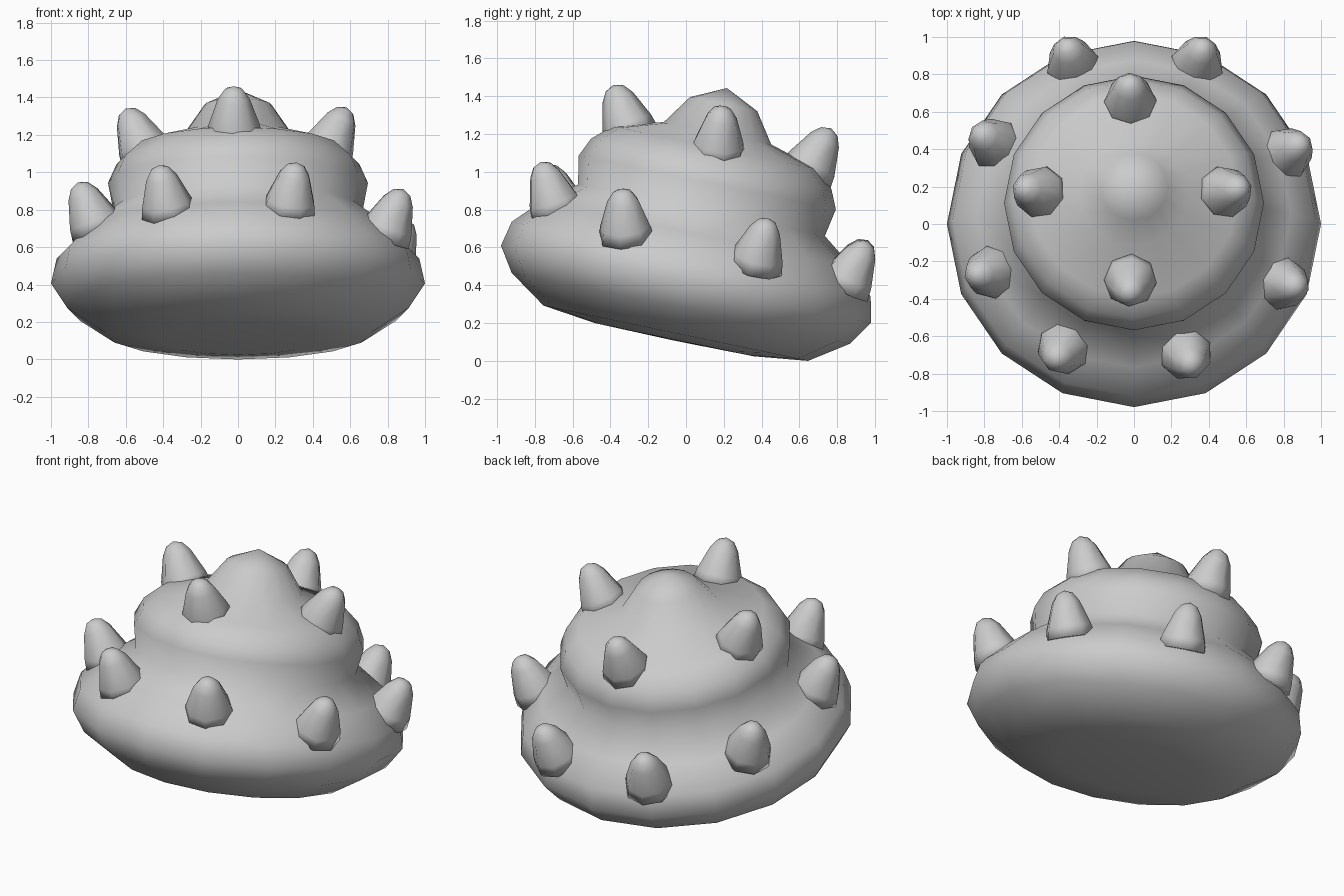
import bpy, math
from mathutils import Vector, Matrix

if "Cube" in bpy.data.objects:
    bpy.data.objects.remove(bpy.data.objects["Cube"])

TILT = math.radians(11.8)
BODY = Matrix.Translation((0, 0, 0.405)) @ Matrix.Rotation(-TILT, 4, 'X')

# Shell profile (radius, height), from underside centre to apex
UNDER = [(0, -0.305), (0.43, -0.30), (0.715, -0.265), (0.915, -0.13)]
UPPER = [(1.0, 0), (0.97, 0.135), (0.84, 0.27), (0.667, 0.40), (0.695, 0.55),
         (0.65, 0.65), (0.555, 0.738), (0.29, 0.816), (0.182, 0.973), (0, 1.06)]
SPIKE = [(0, -0.06), (0.15, -0.06), (0.137, 0.01), (0.085, 0.155), (0.05, 0.205), (0, 0.225)]


def lathe(name, profile, sides, matrix):
    verts, faces, rings = [], [], []
    for r, h in profile:
        n = sides if r > 0 else 1
        rings.append(list(range(len(verts), len(verts) + n)))
        for i in range(n):
            a = math.tau * i / sides
            verts.append((r * math.cos(a), r * math.sin(a), h))
    for a, b in zip(rings, rings[1:]):
        for i in range(sides):
            j = (i + 1) % sides
            if len(a) == 1:
                faces.append((a[0], b[j], b[i]))
            elif len(b) == 1:
                faces.append((a[i], a[j], b[0]))
            else:
                faces.append((a[i], a[j], b[j], b[i]))
    mesh = bpy.data.meshes.new(name)
    mesh.from_pydata(verts, [], faces)
    mesh.shade_smooth()
    ob = bpy.data.objects.new(name, mesh)
    ob.matrix_world = matrix
    bpy.context.collection.objects.link(ob)
    return ob


def height(r):
    # Height of the shell's upper surface at a radius, topmost hit
    for (r1, h1), (r0, h0) in zip(UPPER[::-1], UPPER[-2::-1]):
        if r1 <= r <= r0:
            return h1 + (h0 - h1) * (r - r1) / (r0 - r1)
    return 0.1


def spike(name, x, y):
    # Drop onto the tilted shell under the world x, y position
    h = 0.4
    for _ in range(12):
        yl = (y - math.sin(TILT) * h) / math.cos(TILT)
        h = height(math.hypot(x, yl))
    base = BODY @ Vector((x, yl, h))
    out = Vector((x, yl, 0)).normalized() * math.sin(math.radians(24))
    direction = (out + Vector((0, 0.09, 0.91))).normalized()
    rot = direction.to_track_quat('Z', 'Y').to_matrix().to_4x4()
    lathe(name, SPIKE, 8, Matrix.Translation(base) @ rot)


# Two-tier tilted shell
lathe("shell", UNDER + UPPER, 16, BODY)

# Four spikes on the upper tier
for i, (x, y) in enumerate([(-0.02, 0.66), (-0.02, -0.31), (0.49, 0.17), (-0.51, 0.17)]):
    spike(f"upper_spike_{i + 1}", x, y)

# Eight spikes around the lower tier
for i, (x, y) in enumerate([(-0.33, 0.86), (0.34, 0.86), (0.82, 0.38), (0.80, -0.32),
                            (0.28, -0.70), (-0.38, -0.67), (-0.77, -0.26), (-0.75, 0.43)]):
    spike(f"lower_spike_{i + 1}", x, y)
